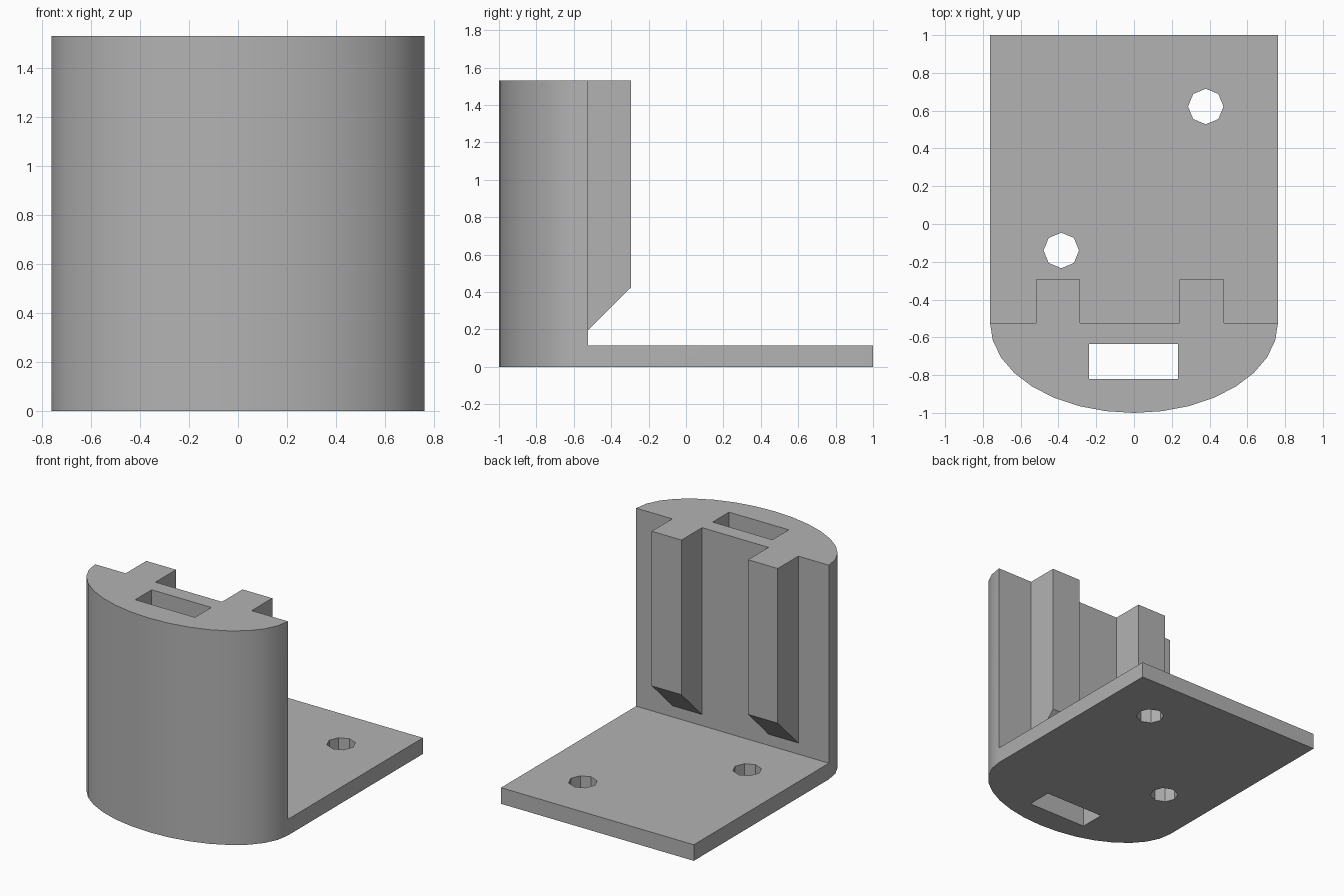
import bpy, bmesh, math

cube = bpy.data.objects.get("Cube")
if cube:
    bpy.data.objects.remove(cube, do_unlink=True)

HALF_W, BACK, FRONT, WALL_Y = 0.762, 1.0, -1.0, -0.525
HEIGHT, PLATE_T, RIB_Y = 1.53, 0.115, -0.293

grey = bpy.data.materials.new("plain grey")
grey.use_nodes = True
grey.diffuse_color = (0.45, 0.45, 0.45, 1)
grey.node_tree.nodes["Principled BSDF"].inputs["Base Color"].default_value = (0.45, 0.45, 0.45, 1)


def prism(name, points, offset):
    """Closed solid made by sweeping a 3D outline along an offset."""
    bm = bmesh.new()
    face = bm.faces.new([bm.verts.new(p) for p in points])
    swept = bmesh.ops.extrude_face_region(bm, geom=[face])["geom"]
    bmesh.ops.translate(bm, vec=offset,
                        verts=[v for v in swept if isinstance(v, bmesh.types.BMVert)])
    bmesh.ops.recalc_face_normals(bm, faces=bm.faces)
    mesh = bpy.data.meshes.new(name)
    bm.to_mesh(mesh)
    bm.free()
    mesh.materials.append(grey)
    obj = bpy.data.objects.new(name, mesh)
    bpy.context.collection.objects.link(obj)
    return obj


def box(name, x0, x1, y0, y1, z0, z1):
    return prism(name, [(x0, y0, z0), (x1, y0, z0), (x1, y1, z0), (x0, y1, z0)],
                 (0, 0, z1 - z0))


def combine(target, tool, operation):
    """Apply a boolean and discard the tool."""
    tool.hide_render = True
    mod = target.modifiers.new("boolean", 'BOOLEAN')
    mod.operation, mod.solver, mod.object = operation, 'EXACT', tool
    bpy.context.view_layer.objects.active = target
    bpy.ops.object.modifier_apply(modifier=mod.name)
    bpy.data.objects.remove(tool, do_unlink=True)


# Footprint: square at the back, half ellipse at the front
steps = 16
outline = [(HALF_W, BACK, 0), (-HALF_W, BACK, 0)]
for i in range(steps + 1):
    a = math.pi * (1 + i / steps)
    outline.append((HALF_W * math.cos(a), WALL_Y + (WALL_Y - FRONT) * math.sin(a), 0))
bracket = prism("bracket", outline, (0, 0, HEIGHT))

# Clear the space above the base plate, behind the upright
combine(bracket, box("plate_clearance", -1, 1, WALL_Y, 2, PLATE_T, 2), 'DIFFERENCE')

# Two upright ribs with sloping undersides
for x in (-0.52, 0.241):
    inner = WALL_Y - 0.05
    side = [(x, inner, 0.195), (x, WALL_Y, 0.195), (x, RIB_Y, 0.425),
            (x, RIB_Y, HEIGHT), (x, inner, HEIGHT)]
    combine(bracket, prism("rib", side, (0.235, 0, 0)), 'UNION')

# Slot through the upright
combine(bracket, box("slot", -0.238, 0.234, -0.82, -0.635, -1, 2), 'DIFFERENCE')

# Eight-sided screw holes in the plate
for cx, cy in ((0.38, 0.622), (-0.385, -0.14)):
    ring = [(cx + 0.094 * math.cos(k * math.pi / 4),
             cy + 0.094 * math.sin(k * math.pi / 4), -1) for k in range(8)]
    combine(bracket, prism("screw_hole", ring, (0, 0, 2)), 'DIFFERENCE')

# Smooth the curved front, keep the corners sharp
bpy.ops.object.select_all(action='DESELECT')
bracket.select_set(True)
bpy.context.view_layer.objects.active = bracket
bpy.ops.object.shade_smooth_by_angle(angle=math.radians(30))
